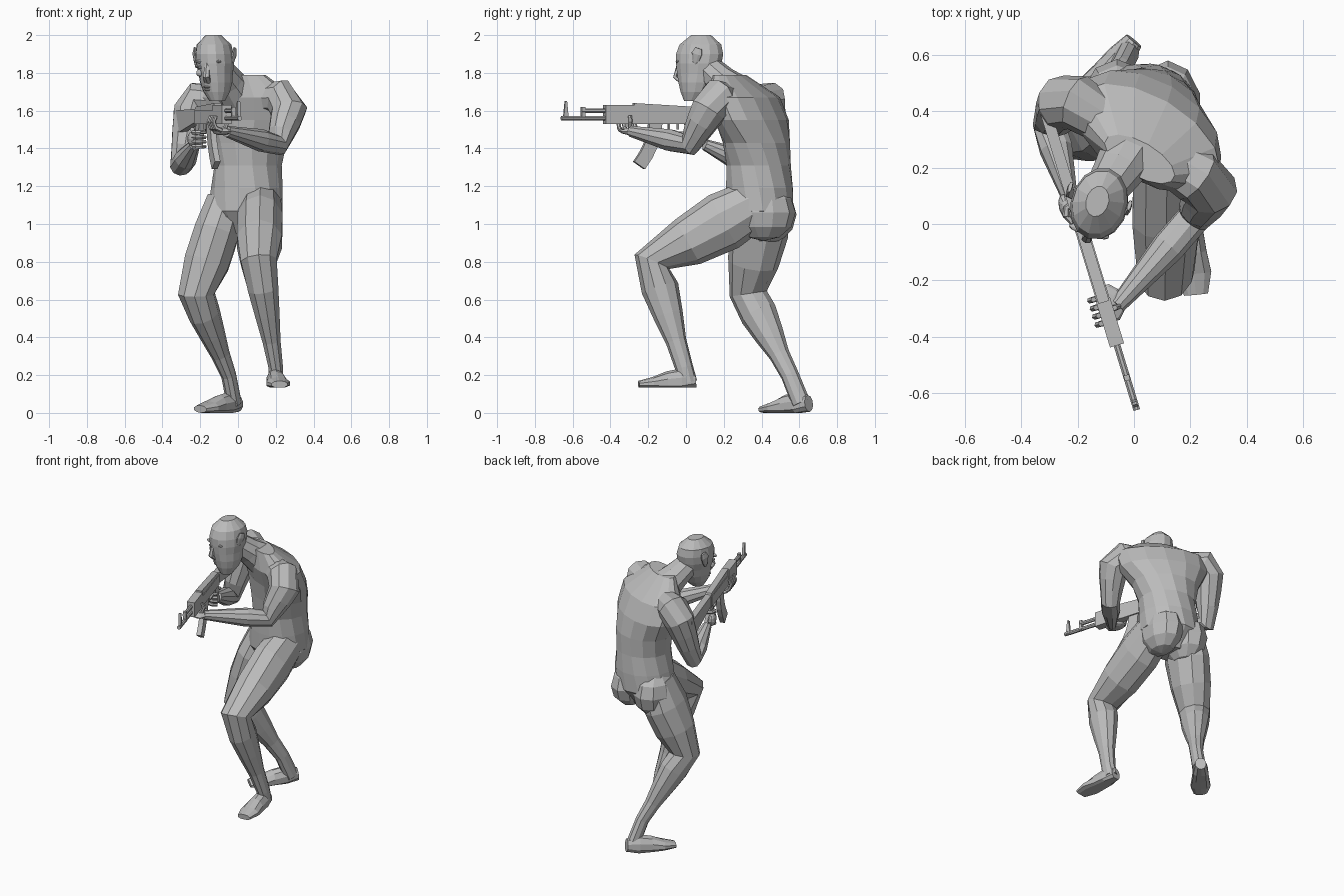
import bpy, bmesh, math
from mathutils import Vector, Matrix

default_cube = bpy.data.objects.get("Cube")
if default_cube:
    bpy.data.objects.remove(default_cube)

grey = bpy.data.materials.new("plain grey")
grey.use_nodes = True
grey.diffuse_color = (.5, .5, .5, 1)
grey.node_tree.nodes["Principled BSDF"].inputs["Base Color"].default_value = grey.diffuse_color

X, Y, Z = (Vector(axis) for axis in Matrix.Identity(3))


def finish(name, bm, frame):
    """Turn a bmesh into a flat shaded object placed by a frame."""
    bm.transform(frame)
    bmesh.ops.recalc_face_normals(bm, faces=bm.faces)
    mesh = bpy.data.meshes.new(name)
    bm.to_mesh(mesh)
    bm.free()
    mesh.materials.append(grey)
    bpy.context.collection.objects.link(bpy.data.objects.new(name, mesh))


def skin(name, outlines, frame=Matrix()):
    """Join a row of outlines with quads and cap both ends."""
    bm = bmesh.new()
    rings = [[bm.verts.new(point) for point in outline] for outline in outlines]
    for ring, following in zip(rings, rings[1:]):
        for k in range(len(ring)):
            bm.faces.new((ring[k - 1], ring[k], following[k], following[k - 1]))
    bm.faces.new(rings[0])
    bm.faces.new(rings[-1])
    finish(name, bm, frame)


def oval(centre, across, along, width, depth, sides):
    angles = [math.tau * (k + .5) / sides for k in range(sides)]
    return [centre + across * width * math.cos(a) + along * depth * math.sin(a) for a in angles]


def tube(name, points, widths, depths, sides=8, ref=X, floor=-1, frame=Matrix()):
    """Ovals set square to a path; points below the floor are flattened."""
    points = [Vector(p) for p in points]
    steps = [(b - a).normalized() for a, b in zip(points, points[1:])]
    across, outlines = ref, []
    for i, centre in enumerate(points):
        tangent = (steps[max(i - 1, 0)] + steps[min(i, len(steps) - 1)]).normalized()
        across = (across - tangent * across.dot(tangent)).normalized()
        outlines.append(oval(centre, across, tangent.cross(across), widths[i], depths[i], sides))
    for point in sum(outlines, []):
        point.z = max(point.z, floor)
    skin(name, outlines, frame)


def stack(name, bottom, top, widths, depths, centre, turn, sides=14):
    """Level ovals at even heights; centre and turn are rules of the height fraction."""
    outlines = []
    for i, (width, depth) in enumerate(zip(widths, depths)):
        t = i / (len(widths) - 1)
        x, y = centre(t)
        spin = Matrix.Rotation(math.radians(turn(t)), 3, "Z")
        middle = Vector((x, y, bottom + (top - bottom) * t))
        outlines.append(oval(middle, spin @ X, spin @ Y, width, depth, sides))
    skin(name, outlines)


def bones(joints, counts):
    """Split each bone between joints into an even number of steps."""
    joints = [Vector(j) for j in joints]
    path = [a.lerp(b, k / n) for a, b, n in zip(joints, joints[1:], counts) for k in range(n)]
    return path + joints[-1:]


def prism(name, outline, half, frame):
    """Extrude a side outline of (along, height) points to both sides."""
    skin(name, [[Vector((s, w, z)) for s, z in outline] for w in (-half, half)], frame)


def block(name, start, end, low, high, half, frame):
    prism(name, [(start, low), (end, low), (end, high), (start, high)], half, frame)


def ball(name, place, size, frame=Matrix()):
    bm = bmesh.new()
    bmesh.ops.create_uvsphere(bm, u_segments=10, v_segments=6, radius=1)
    bm.transform(Matrix.Translation(place) @ Matrix.Diagonal((*size, 1)))
    finish(name, bm, frame)


def finger(name, centre, start, towards, reach, frame):
    """A finger hooked round a centre, thinning to its tip."""
    angles = [math.radians(45 * k) for k in range(4)]
    points = [Vector(centre) + reach * (start * math.cos(a) + towards * math.sin(a)) for a in angles]
    radii = [.013 - .001 * k for k in range(4)]
    tube(name, points, radii, radii, sides=6, ref=start.cross(towards), frame=frame)


# Torso, leaning forward and twisting from hips to shoulders
stack("torso", .95, 1.79,
      (.1, .2, .19, .18, .21, .28, .29, .14),
      (.09, .18, .18, .17, .17, .16, .15, .06),
      centre=lambda t: (.03 + .06 * t - .07 * t ** 4, .39 - .16 * t ** 4),
      turn=lambda t: -30 * min(1, 1.5 * t))
ball("left_buttock", (.12, .41, 1.06), (.12, .17, .15))
ball("right_buttock", (-.06, .42, 1.05), (.13, .165, .16))

# Neck and head
tube("neck", bones([(-.01, .26, 1.69), (-.1, .12, 1.82)], [2]),
     (.11, .09, .075), (.11, .085, .075), sides=10)
stack("head", 1.65, 2,
      (.04, .07, .085, .09, .1, .1, .09, .04),
      (.04, .08, .1, .115, .125, .13, .115, .055),
      centre=lambda t: (-.11 - .02 * t, .03 + .05 * math.sqrt(t)),
      turn=lambda t: -17)

# Face and ears, in a frame at the middle of the head
face = Matrix.Translation((-.13, .07, 1.8)) @ Matrix.Rotation(math.radians(-17), 4, "Z")
tube("nose", [(0, -.11, .06), (0, -.13, -.02), (0, -.1, -.05)],
     (.01, .02, .02), (.01, .015, .01), sides=6, frame=face)
ball("upper_lip", (0, -.09, -.075), (.03, .012, .007), face)
ball("lower_lip", (0, -.085, -.09), (.025, .012, .007), face)
for side, word in ((-1, "right"), (1, "left")):
    ball(word + "_brow", (side * .04, -.1, .06), (.035, .015, .01), face)
    ball(word + "_eye", (side * .04, -.1, .03), (.016, .01, .008), face)
    ball(word + "_cheek", (side * .05, -.08, 0), (.02, .02, .02), face)
    tube(word + "_ear", [(side * .09, 0, .03), (side * .1, .01, .06),
                         (side * .11, .02, .1), (side * .11, .03, .13)],
         (.01, .01, .01, .007), (.01, .02, .03, .02), frame=face)

# Arms: chest, shoulder, upper arm, elbow, wrist
arm_radii = (.08, .1, .098, .085, .072, .06, .06, .045, .03)
arms = {
    "left_arm": [(.1, .24, 1.66), (.22, .17, 1.67), (.27, .12, 1.6),
                 (.21, .02, 1.42), (-.06, -.29, 1.49)],
    "right_arm": [(-.08, .35, 1.65), (-.2, .43, 1.66), (-.25, .43, 1.59),
                  (-.3, .35, 1.31), (-.23, .1, 1.42)],
}
for name, joints in arms.items():
    tube(name, bones(joints, (1, 1, 3, 3)), arm_radii, arm_radii, sides=10, ref=Z)

# Legs: hip, knee, ankle, heel
leg_widths = (.11, .125, .125, .1, .085, .068, .05, .04, .04)
leg_depths = (.13, .16, .135, .1, .1, .08, .055, .048, .05)
legs = {
    "left_leg": [(.12, .39, 1.12), (.11, -.18, .8), (.2, -.01, .24), (.2, .01, .16)],
    "right_leg": [(-.06, .41, 1.12), (-.22, .33, .63), (-.05, .55, .2), (-.02, .61, .05)],
}
for name, joints in legs.items():
    tube(name, bones(joints, (3, 4, 1)), leg_widths, leg_depths, sides=10)

# Feet: heel, toe and sole height
feet = {
    "left_foot": ((.19, .05, .17), (.22, -.25, .15), .135),
    "right_foot": ((0, .65, .05), (-.2, .41, .02), 0),
}
for name, (heel, toe, sole) in feet.items():
    tube(name, bones([heel, toe], [4]),
         (.035, .05, .055, .065, .045), (.045, .07, .06, .035, .02), sides=10, floor=sole)

# Rifle, laid out from muzzle to butt along its own x axis
gun = Matrix.Translation((.01, -.66, 1.5)) @ Matrix.Rotation(math.radians(107), 4, "Z")
for name, start, height in (("barrel", 0, .06), ("gas_tube", .11, .1)):
    tube(name, [(start, 0, height), (.28, 0, height)], (.013, .013), (.013, .013), frame=gun, ref=Z)
prism("front_sight", [(.01, .05), (.04, .05), (.03, .15), (.02, .15)], .008, gun)
block("gas_block", .11, .13, .05, .12, .01, gun)
block("handguard", .24, .41, .03, .13, .026, gun)
block("receiver", .4, .75, .03, .1, .024, gun)
prism("receiver_cover", [(.4, .1), (.75, .1), (.74, .12), (.4, .14)], .02, gun)
block("trigger_guard", .59, .69, -.02, -.01, .008, gun)
block("trigger_guard_front", .59, .6, -.02, .03, .008, gun)
block("trigger", .64, .65, 0, .03, .004, gun)
prism("pistol_grip", [(.68, .04), (.74, .04), (.78, -.09), (.73, -.1)], .016, gun)
prism("stock", [(.74, .04), (1.13, -.03), (1.14, .1), (.74, .11)], .02, gun)
curve = [k / 4 for k in range(5)]
tube("magazine", [(.52 - .09 * t * t, 0, .04 - .23 * t) for t in curve],
     [.05] * 5, [.022] * 5, sides=4, frame=gun)

# Hands, with fingers wrapped round the handguard and the grip
ball("left_palm", (.39, -.02, -.01), (.07, .05, .02), gun)
ball("right_palm", (.76, .03, -.05), (.05, .025, .04), gun)
for k in range(4):
    finger(f"left_finger_{k + 1}", (.33 + .03 * k, 0, .04), -Z, Y, .045, gun)
    finger(f"right_finger_{k + 1}", (.73, 0, -.09 + .025 * k), Y, -X, .035, gun)
finger("left_thumb", (.37, 0, .04), -Z, -Y, .045, gun)
finger("right_thumb", (.73, 0, 0), Y, X, .04, gun)
